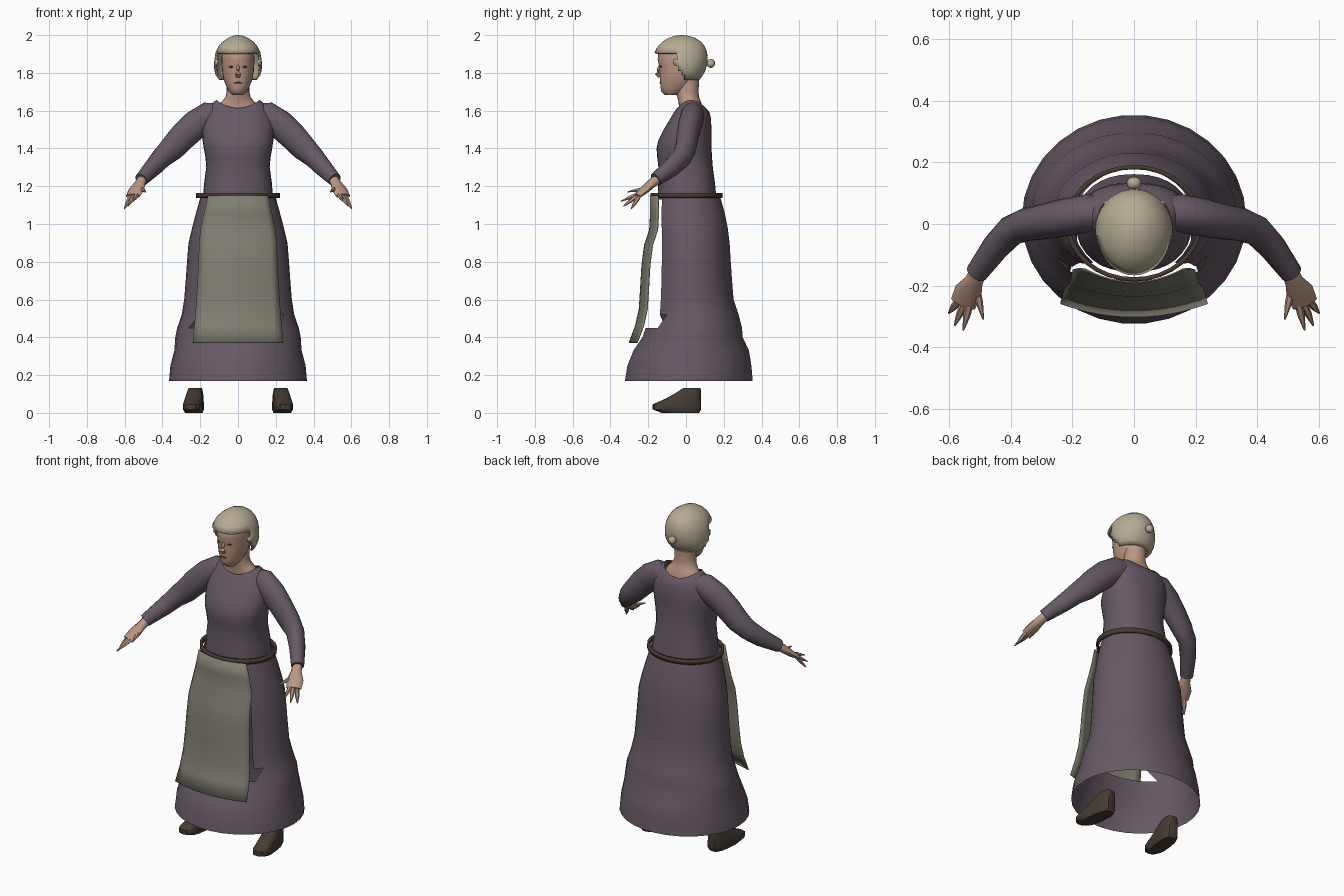
import bpy, bmesh, math
from mathutils import Vector, Matrix

cube = bpy.data.objects.get("Cube")
if cube:
    bpy.data.objects.remove(cube, do_unlink=True)


def material(name, rgb):
    m = bpy.data.materials.new(name)
    m.use_nodes = True
    m.diffuse_color = (*rgb, 1)
    m.node_tree.nodes["Principled BSDF"].inputs["Base Color"].default_value = (*rgb, 1)
    return m


DRESS = material("plum cloth", (0.135, 0.10, 0.13))
APRON = material("grey linen", (0.22, 0.21, 0.165))
HAIR = material("pale cap", (0.46, 0.41, 0.29))
SKIN = material("skin", (0.50, 0.31, 0.225))
BELT = material("belt leather", (0.065, 0.042, 0.032))
SHOE = material("shoe leather", (0.06, 0.044, 0.033))
DARK = material("dark feature", (0.07, 0.035, 0.028))


def finish(bm, name, mat, angle=50, thick=0.0):
    bmesh.ops.recalc_face_normals(bm, faces=bm.faces[:])
    mesh = bpy.data.meshes.new(name)
    bm.to_mesh(mesh)
    bm.free()
    mesh.materials.append(mat)
    ob = bpy.data.objects.new(name, mesh)
    bpy.context.collection.objects.link(ob)
    bpy.ops.object.select_all(action="DESELECT")
    ob.select_set(True)
    bpy.context.view_layer.objects.active = ob
    bpy.ops.object.shade_smooth_by_angle(angle=math.radians(angle))
    if thick:
        mod = ob.modifiers.new("thickness", "SOLIDIFY")
        mod.thickness = thick
        mod.offset = -1
    return ob


def skin_rings(rings, caps, closed=True):
    """Join rows of points into quads; optionally close both ends."""
    bm = bmesh.new()
    rows = [[bm.verts.new(p) for p in ring] for ring in rings]
    n = len(rows[0])
    for a, b in zip(rows, rows[1:]):
        for i in range(n if closed else n - 1):
            j = (i + 1) % n
            bm.faces.new((a[i], a[j], b[j], b[i]))
    if caps:
        bm.faces.new(rows[0])
        bm.faces.new(rows[-1])
    return bm


def oval(z, half, front, back, n=32, power=1.0, lift=0.0):
    """Horizontal ring from its half width and its front and back limits."""
    pts = []
    for i in range(n):
        a = math.tau * i / n
        c, s = math.cos(a), math.sin(a)
        x = math.copysign(abs(c) ** power, c) * half
        y = math.copysign(abs(s) ** power, s) * (back - front) / 2 + (back + front) / 2
        pts.append(Vector((x, y, z + lift * s * s)))
    return pts


def tube(path, n):
    """Rings across a path of (x, y, z, horizontal radius, other radius)."""
    pts = [Vector(p[:3]) for p in path]
    rings = []
    for i, p in enumerate(path):
        t = (pts[min(i + 1, len(pts) - 1)] - pts[max(i - 1, 0)]).normalized()
        ref = Vector((0, 0, 1)) if abs(t.z) < 0.98 else Vector((0, 1, 0))
        side = t.cross(ref).normalized()
        up = side.cross(t)
        rings.append([pts[i] + side * p[3] * math.cos(math.tau * k / n)
                      + up * p[4] * math.sin(math.tau * k / n) for k in range(n)])
    return skin_rings(rings, True)


# Skirt, open below and cut away behind the apron
skirt_profile = [(.17, .365, -.325, .355), (.25, .358, -.312, .348), (.33, .337, -.28, .335),
                 (.4, .332, -.232, .302), (.45, .322, -.215, .298), (.52, .298, -.2, .28),
                 (.6, .285, -.19, .253), (.7, .277, -.185, .245), (.8, .27, -.182, .238),
                 (.9, .262, -.18, .232), (.98, .243, -.18, .222), (1.06, .222, -.18, .206),
                 (1.15, .197, -.17, .18)]
bm = skin_rings([oval(*r, n=30) for r in skirt_profile], False)
bmesh.ops.triangulate(bm, faces=bm.faces[:], quad_method="FIXED")
hole = [f for f in bm.faces if f.calc_center_median().y < -.125
        and .45 < f.calc_center_median().z < 1.14]
bmesh.ops.delete(bm, geom=hole, context="FACES")
finish(bm, "skirt", DRESS)

# Bodice with a scooped neckline
bodice = [(1.13, .186, -.15, .162), (1.22, .179, -.148, .153), (1.3, .168, -.146, .142),
          (1.35, .172, -.152, .138), (1.4, .181, -.156, .135), (1.44, .187, -.148, .135),
          (1.5, .19, -.118, .135), (1.56, .178, -.082, .132), (1.61, .15, -.06, .122)]
rings = [oval(*r, power=.88) for r in bodice]
rings[-1] = oval(1.628, .15, -.06, .122, lift=-.03)
rings.append(oval(1.657, .115, -.047, .103, lift=-.043))
finish(skin_rings(rings, False), "bodice", DRESS)

# Belt
finish(skin_rings([oval(z, .222, -.187, .192) for z in (1.138, 1.165)], False),
       "belt", BELT, 40, .014)

# Apron, a bowed sheet
apron = [(1.15, .16, -.192), (1.06, .18, -.19), (.97, .2, -.195), (.89, .206, -.222),
         (.78, .21, -.236), (.66, .216, -.243), (.55, .224, -.25), (.46, .232, -.27), (.373, .24, -.303)]
rows = []
for z, half, y in apron:
    ts = [k / 6 - 1 for k in range(13)]
    rows.append([Vector((t * half, y + .043 * t * t, z)) for t in ts])
finish(skin_rings(rows, False, closed=False), "apron", APRON, 40, .005)

# Neck and upper chest
neck = [(1.595, .115, -.034, .092), (1.63, .103, -.038, .085), (1.65, .085, -.04, .078),
        (1.67, .067, -.046, .07), (1.7, .06, -.055, .066), (1.77, .06, -.05, .07)]
finish(skin_rings([oval(*r, n=24) for r in neck], True), "neck", SKIN)

# Head
head = [(1.682, .03, -.11, -.04), (1.7, .046, -.13, .0), (1.725, .06, -.135, .03),
        (1.76, .075, -.138, .05), (1.8, .083, -.14, .065), (1.84, .086, -.143, .075),
        (1.87, .087, -.15, .08), (1.91, .085, -.147, .08), (1.95, .065, -.105, .06)]
finish(skin_rings([oval(*r, n=24) for r in head], True), "head", SKIN)
finish(tube([(0, -.136, 1.845, .006, .006), (0, -.146, 1.815, .009, .01),
             (0, -.153, 1.796, .014, .013), (0, -.138, 1.779, .012, .008)], 8), "nose", SKIN)


def blob(name, mat, centre, size):
    b = bmesh.new()
    bmesh.ops.create_uvsphere(b, u_segments=12, v_segments=8, radius=1,
                              matrix=Matrix.Translation(centre) @ Matrix.Diagonal((*size, 1)))
    return finish(b, name, mat)


blob("mouth", DARK, (0, -.135, 1.747), (.022, .005, .004))

# Hair, a rounded shell with the face opening removed
hair = [(1.762, .1, -.12, .07), (1.785, .117, -.135, .088), (1.81, .125, -.142, .102),
        (1.84, .127, -.15, .111), (1.87, .125, -.158, .115), (1.907, .119, -.167, .112),
        (1.94, .103, -.15, .1), (1.965, .082, -.125, .08), (1.985, .054, -.093, .05),
        (1.996, .028, -.06, .015), (2.0, .006, -.03, -.015)]
bm = skin_rings([oval(*r, n=36) for r in hair], False)
bm.verts.ensure_lookup_table()
bm.faces.new(bm.verts[-36:])
opening = []
for f in bm.faces:
    c = f.calc_center_median()
    if c.z < 1.9 and c.y < -.06 + max(0, 1.84 - c.z) * .9:
        opening.append(f)
bmesh.ops.delete(bm, geom=opening, context="FACES")
finish(bm, "hair", HAIR, 50, .014)
blob("hair_bun", HAIR, (0, .132, 1.85), (.024, .022, .024))

# Paired parts: sleeves, hands, eyes and shoes
sleeve = [(.1, .035, 1.58, .055, .06), (.15, .035, 1.575, .062, .074), (.22, .022, 1.53, .062, .077),
          (.29, .008, 1.465, .058, .074), (.35, -.002, 1.4, .054, .068), (.4, -.022, 1.355, .05, .058),
          (.45, -.075, 1.3, .045, .05), (.512, -.16, 1.235, .036, .036)]
palm = [(.5, -.14, 1.245, .026, .028), (.52, -.185, 1.212, .03, .024),
        (.538, -.22, 1.18, .046, .02), (.556, -.26, 1.148, .042, .014)]
fingers = [((.515, -.2, 1.19), (.49, -.31, 1.17)), ((.532, -.25, 1.16), (.555, -.345, 1.12)),
           ((.55, -.255, 1.15), (.583, -.33, 1.095)), ((.57, -.25, 1.145), (.602, -.29, 1.08))]
shoe = [(0, .042, -.13, .07), (.018, .05, -.178, .08), (.045, .05, -.178, .08),
        (.075, .046, -.11, .08), (.105, .042, -.055, .08), (.133, .034, -.012, .078)]
for s, side in ((1, "left"), (-1, "right")):
    def flip(path):
        return [(s * p[0], *p[1:]) for p in path]
    finish(tube(flip(sleeve), 18), side + "_sleeve", DRESS)
    finish(tube(flip(palm), 10), side + "_hand", SKIN)
    for i, (base, tip) in enumerate(fingers):
        mid = [(a + b) / 2 for a, b in zip(base, tip)]
        path = [(*base, .013, .012), (*mid, .012, .01), (*tip, .003, .003)]
        finish(tube(flip(path), 6), f"{side}_finger_{i + 1}", SKIN)
    blob(side + "_eye", DARK, (s * .034, -.132, 1.832), (.014, .006, .005))
    bm = skin_rings([oval(*r, n=16, power=.65) for r in shoe], True)
    turn = Matrix.Translation((s * .23, 0, 0)) @ Matrix.Rotation(s * math.radians(7), 4, "Z")
    bmesh.ops.transform(bm, matrix=turn, verts=bm.verts[:])
    finish(bm, side + "_shoe", SHOE, 35)
